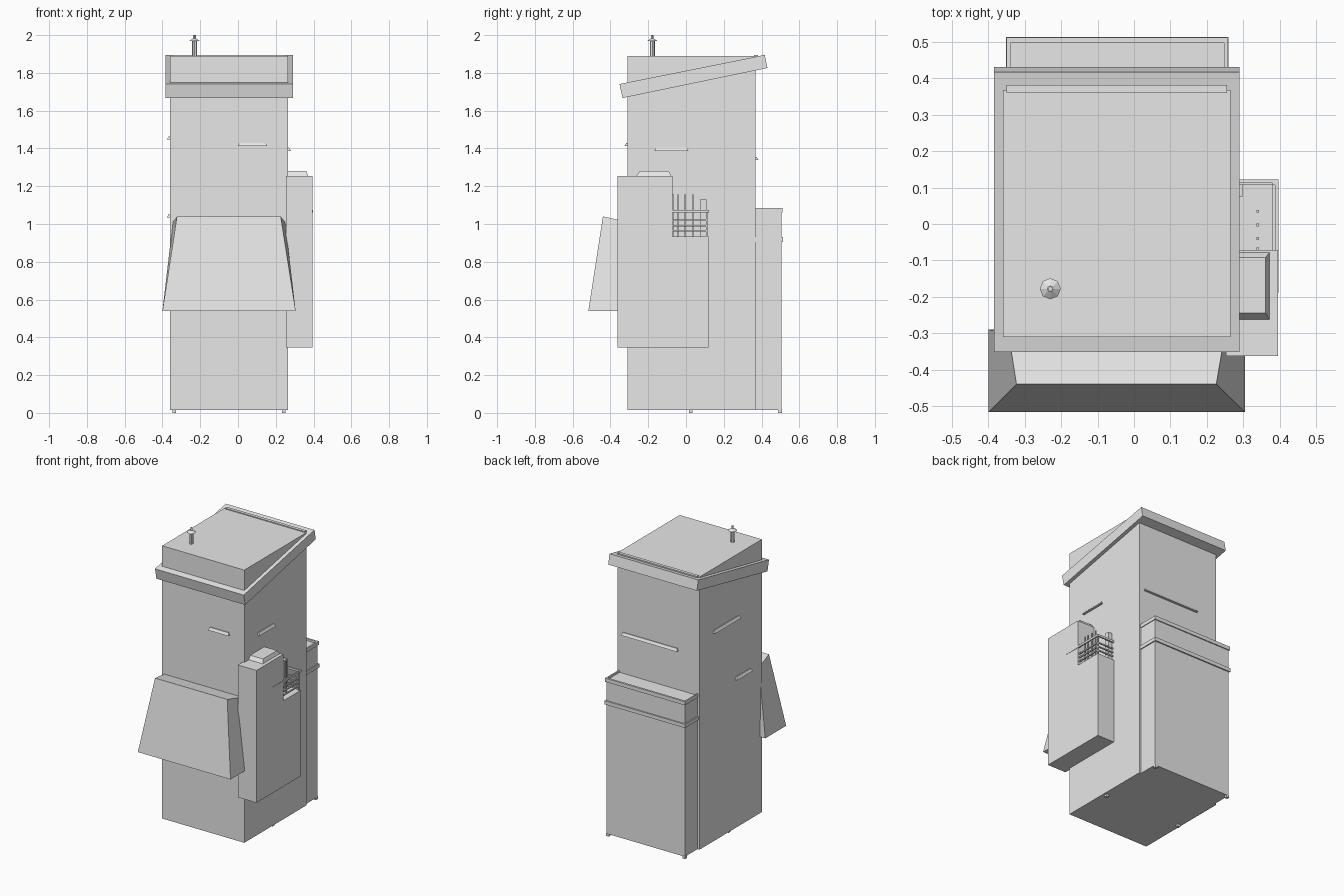
import bpy, bmesh
from mathutils import Vector

old = bpy.data.objects.get("Cube")
if old:
    bpy.data.objects.remove(old, do_unlink=True)

grey = bpy.data.materials.new("light_grey")
grey.use_nodes = True
colour = (0.8, 0.8, 0.8, 1)
grey.diffuse_color = colour
grey.node_tree.nodes["Principled BSDF"].inputs["Base Color"].default_value = colour


def loft(name, lower, upper):
    """Closed solid between two rings with equal point counts."""
    bm = bmesh.new()
    a = [bm.verts.new(p) for p in lower]
    b = [bm.verts.new(p) for p in upper]
    bm.faces.new(a)
    bm.faces.new(b)
    for i in range(len(a)):
        j = (i + 1) % len(a)
        bm.faces.new((a[i], a[j], b[j], b[i]))
    bmesh.ops.recalc_face_normals(bm, faces=bm.faces)
    mesh = bpy.data.meshes.new(name)
    bm.to_mesh(mesh)
    bm.free()
    mesh.materials.append(grey)
    obj = bpy.data.objects.new(name, mesh)
    bpy.context.collection.objects.link(obj)
    return obj


def rect(x, y, z):
    return [(x[0], y[0], z), (x[1], y[0], z), (x[1], y[1], z), (x[0], y[1], z)]


def box(name, x, y, z):
    return loft(name, rect(x, y, z[0]), rect(x, y, z[1]))


def extrude_x(name, profile, x):
    """Side profile in (y, z) extruded across x."""
    return loft(name, *[[(v, y, z) for y, z in profile] for v in x])


def cone(name, centre, r1, r2, depth, sides):
    bpy.ops.mesh.primitive_cone_add(vertices=sides, radius1=r1, radius2=r2,
                                    depth=depth, location=centre)
    obj = bpy.context.object
    obj.name = name
    obj.data.materials.append(grey)


def ledge(name, start, end, out, z):
    """Thin bevelled sill along a wall, from start to end, sticking outwards."""
    a, b, o = Vector(start), Vector(end), Vector(out)
    along = (b - a).normalized()

    def ring(inset, reach, height):
        p, q = a + along * inset, b - along * inset
        pts = (p - o * 0.01, q - o * 0.01, q + o * reach, p + o * reach)
        return [(v.x, v.y, height) for v in pts]
    loft(name, ring(0, 0.016, z), ring(0.008, 0.006, z + 0.018))


# Tower and sloping roof collar
LEFT, RIGHT, FRONT, BACK = 0.265, -0.36, -0.31, 0.368
box("tower", (RIGHT, LEFT), (FRONT, BACK), (0.015, 1.89))
extrude_x("roof_collar", [(-0.352, 1.741), (0.417, 1.895), (0.431, 1.826), (-0.336, 1.667)],
          (-0.385, 0.29))
box("roof_back_strip", (-0.35, 0.255), (0.36, 0.382), (1.87, 1.896))

# Vent pipe with cap
vx, vy = -0.23, -0.178
cone("vent_pipe", (vx, vy, 1.925), 0.013, 0.013, 0.09, 8)
cone("vent_cap", (vx, vy, 1.975), 0.029, 0.008, 0.014, 8)
cone("vent_tip", (vx, vy, 1.988), 0.007, 0.007, 0.024, 4)

# Sills around the tower
ledge("front_sill", (0.0, FRONT), (0.155, FRONT), (0, -1), 1.412)
ledge("left_sill", (LEFT, -0.167), (LEFT, 0.013), (1, 0), 1.386)
ledge("back_sill", (-0.2, BACK), (0.227, BACK), (0, 1), 1.338)
ledge("right_upper_sill", (RIGHT, -0.065), (RIGHT, 0.22), (-1, 0), 1.447)
ledge("right_lower_sill", (RIGHT, -0.19), (RIGHT, -0.02), (-1, 0), 1.035)

# Flared front hood
loft("front_hood",
     [(-0.40, -0.517, 0.54), (0.305, -0.517, 0.54), (0.305, -0.29, 0.54), (-0.40, -0.29, 0.54)],
     [(-0.323, -0.44, 1.04), (0.226, -0.44, 1.04), (0.25, -0.30, 1.01), (-0.345, -0.30, 1.01)])

# Side cabinet with a stepped top and a cap
extrude_x("side_cabinet", [(-0.363, 0.345), (0.12, 0.345), (0.12, 0.935),
                           (-0.072, 0.935), (-0.072, 1.255), (-0.363, 1.255)], (0.253, 0.395))
loft("cabinet_cap", rect((0.26, 0.372), (-0.262, -0.078), 1.255),
     rect((0.26, 0.362), (-0.245, -0.092), 1.28))

# Railing and uprights on the cabinet step
T = 0.004
box("railing_top", (0.388, 0.397), (-0.19, 0.122), (1.06, 1.074))
for i, z in enumerate((0.965, 0.992, 1.02)):
    box(f"railing_bar_{i}", (0.381, 0.389), (-0.072, 0.115), (z - T, z + T))
    box(f"railing_end_bar_{i}", (0.265, 0.389), (0.107, 0.115), (z - T, z + T))
box("railing_end_top", (0.265, 0.395), (0.112, 0.122), (1.06, 1.074))
box("railing_post", (0.381, 0.389), (0.107, 0.115), (0.93, 1.07))
for i, y in enumerate((-0.068, -0.04, -0.003, 0.035)):
    box(f"upright_{i}", (0.336, 0.344), (y - T, y + T), (0.93, 1.155))
box("step_post", (0.27, 0.30), (0.075, 0.108), (0.93, 1.13))

# Rear cabinet with band, lid and raised rim
bx = (-0.345, 0.252)
box("rear_cabinet", bx, (0.36, 0.505), (0.015, 1.072))
box("rear_band", (bx[0] - 0.007, bx[1] + 0.007), (0.36, 0.514), (0.905, 0.93))
box("rear_rim_back", (bx[0] - 0.005, bx[1] + 0.005), (0.498, 0.512), (1.06, 1.085))
for name, x in (("right", bx[0]), ("left", bx[1])):
    box(f"rear_rim_{name}", (x - 0.005, x + 0.005), (0.36, 0.512), (1.06, 1.085))

# Feet
for side, x in (("right", -0.338), ("left", 0.242)):
    for place, y in (("middle", 0.025), ("rear", 0.497)):
        box(f"{place}_{side}_foot", (x - 0.01, x + 0.01), (y - 0.01, y + 0.01), (0, 0.02))
